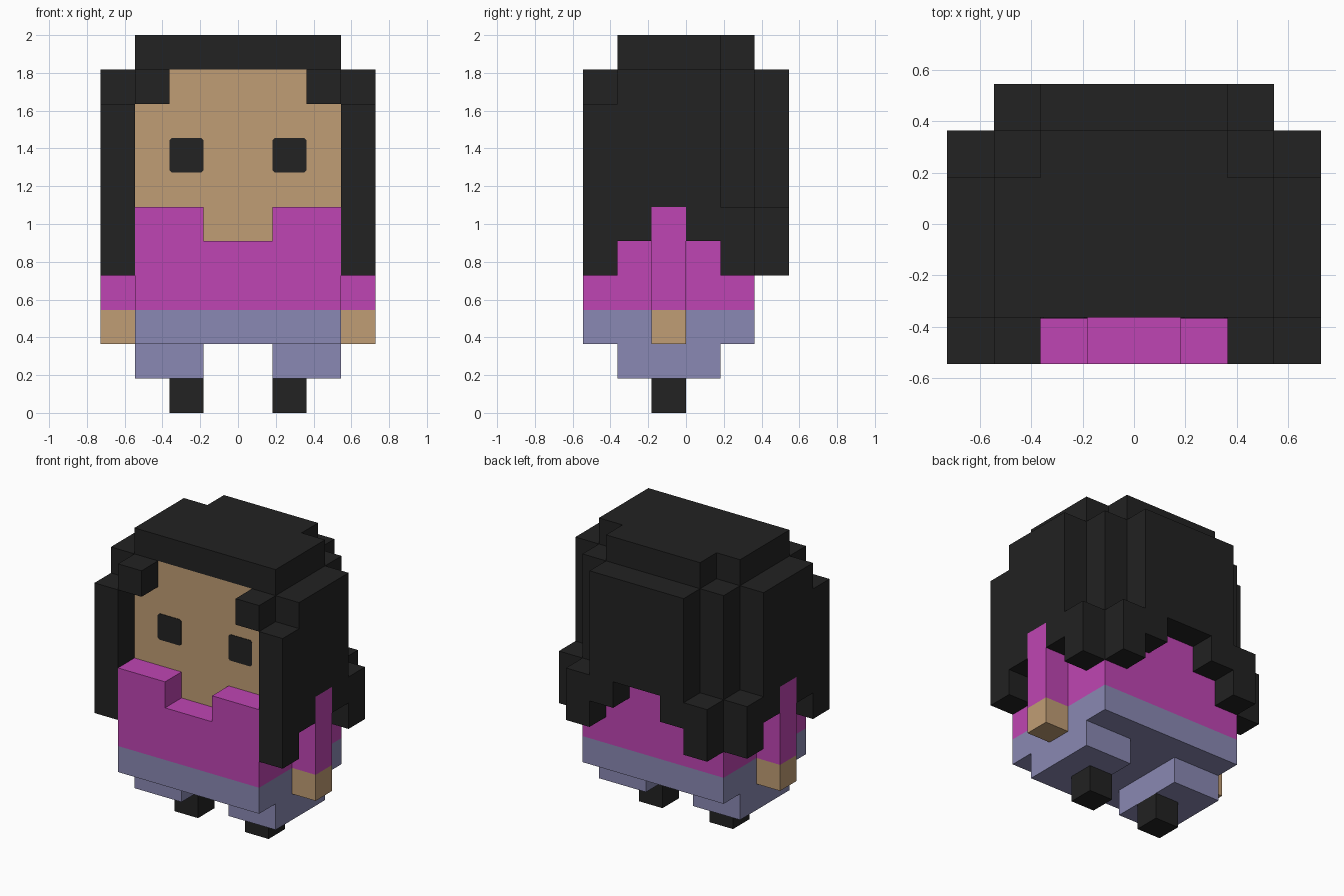
import bpy
import bmesh

U = 2 / 11  # one block of the model

cube = bpy.data.objects.get("Cube")
if cube:
    bpy.data.objects.remove(cube, do_unlink=True)


def material(name, rgb):
    lin = [((c / 255 + 0.055) / 1.055) ** 2.4 for c in rgb] + [1.0]
    m = bpy.data.materials.new(name)
    m.use_nodes = True
    m.diffuse_color = lin
    bsdf = next(n for n in m.node_tree.nodes if n.type == 'BSDF_PRINCIPLED')
    bsdf.inputs["Base Color"].default_value = lin
    bsdf.inputs["Roughness"].default_value = 0.9
    return m


BLACK = material("soft_black", (34, 34, 34))
SKIN = material("skin_tan", (192, 157, 117))
PINK = material("magenta_pink", (191, 69, 179))
BLUE = material("dusty_blue", (138, 137, 179))


def prism(name, mat, axis, outline, lo, hi, bevel=0.0):
    """Extrude an outline (in blocks) along an axis from lo to hi."""
    k = "xyz".index(axis)

    def point(p, d):
        c = list(p)
        c.insert(k, d)
        return [v * U for v in c]

    bm = bmesh.new()
    face = bm.faces.new([bm.verts.new(point(p, lo)) for p in outline])
    new = bmesh.ops.extrude_face_region(bm, geom=[face])["geom"]
    shift = [0, 0, 0]
    shift[k] = (hi - lo) * U
    bmesh.ops.translate(bm, verts=[g for g in new if isinstance(g, bmesh.types.BMVert)], vec=shift)
    if bevel:
        edges = [e for e in bm.edges if abs(e.verts[0].co[k] - e.verts[1].co[k]) > 1e-5]
        bmesh.ops.bevel(bm, geom=edges, offset=bevel, segments=1, affect='EDGES')
    bmesh.ops.recalc_face_normals(bm, faces=bm.faces)
    mesh = bpy.data.meshes.new(name)
    bm.to_mesh(mesh)
    bm.free()
    mesh.materials.append(mat)
    ob = bpy.data.objects.new(name, mesh)
    bpy.context.collection.objects.link(ob)
    return ob


def box(name, mat, x, y, z, **kw):
    outline = [(x[0], z[0]), (x[1], z[0]), (x[1], z[1]), (x[0], z[1])]
    return prism(name, mat, 'y', outline, y[0], y[1], **kw)


def mirrored(half):
    """Complete a half outline (x >= 0) across x = 0."""
    return half + [(-x, v) for x, v in reversed(half)]


# Body: shirt with a neckline notch, hips, neck and head
prism("shirt", PINK, 'y', mirrored([(1, 5), (1, 6), (3, 6), (3, 3)]), -3, 2)
box("shirt_back", PINK, (-1, 1), (1, 2), (5, 6))
box("hips", BLUE, (-3, 3), (-3, 2), (2, 3))
box("neck", SKIN, (-1, 1), (-2, 1), (5, 6))
box("head", SKIN, (-3, 3), (-2, 1), (6, 10))

# Hair: stepped crown, layered back and ragged lower edge
prism("hair_crown", BLACK, 'z', mirrored([(3, -2), (3, 1), (2, 1), (2, 2)]), 10, 11)
box("hair_inner_back", BLACK, (-3, 3), (1, 2), (6, 10))
back = [(1, 6), (1, 5), (2, 5), (2, 4), (3, 4), (3, 6), (2, 6), (2, 10)]
prism("hair_outer_back", BLACK, 'y', mirrored(back), 2, 3)
side_hair = [(-3, 4), (-2, 4), (-2, 5), (-1, 5), (-1, 6), (0, 6), (0, 5), (1, 5),
             (1, 4), (2, 4), (2, 6), (1, 6), (1, 10), (-2, 10), (-2, 9), (-3, 9)]

# Paired parts
for side, s in (("left", 1), ("right", -1)):
    def span(a, b):
        return tuple(sorted((a * s, b * s)))

    prism(f"{side}_side_hair", BLACK, 'x', side_hair, *span(3, 4))
    box(f"{side}_fringe", BLACK, span(2, 3), (-3, -2), (9, 10))
    box(f"{side}_eye", BLACK, span(1, 2), (-2.02, -1.99), (7, 8), bevel=0.012)
    box(f"{side}_sleeve", PINK, span(3, 4), (-1, 0), (3, 6))
    box(f"{side}_hand", SKIN, span(3, 4), (-1, 0), (2, 3))
    box(f"{side}_leg", BLUE, span(1, 3), (-2, 1), (1, 2))
    box(f"{side}_foot", BLACK, span(1, 2), (-1, 0), (0, 1))
